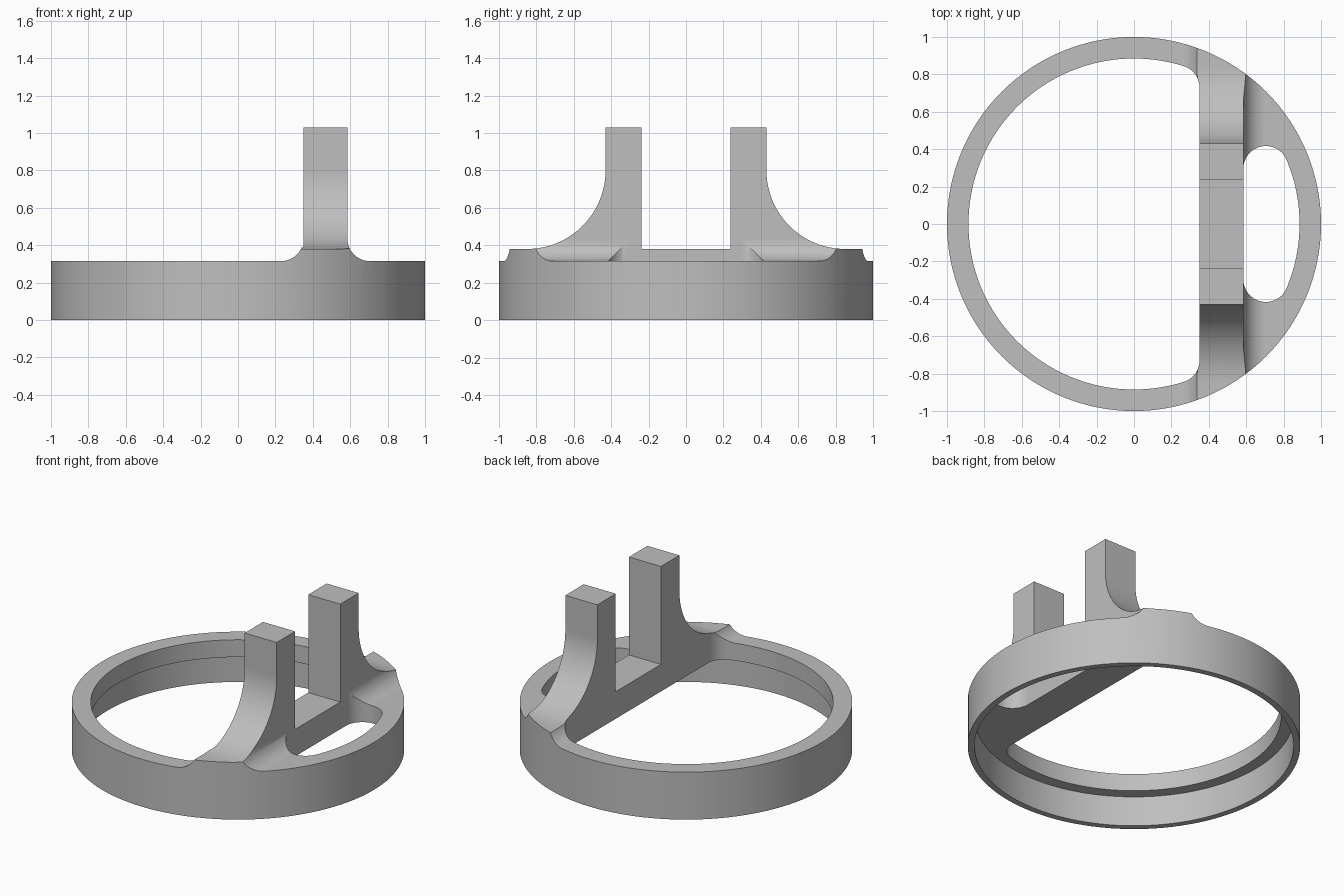
import bpy, bmesh
from math import sin, cos, pi, radians, sqrt, atan2
from mathutils import Vector

cube = bpy.data.objects.get("Cube")
if cube:
    bpy.data.objects.remove(cube, do_unlink=True)

RIM, LIP, RECESS = 1.0, 0.885, 0.96        # ring radii
LEDGE, RING_TOP, BAR_TOP, POST_TOP = 0.20, 0.315, 0.38, 1.03
BAR_L, BAR_R = 0.35, 0.585                 # bar sides in x
POST_IN, POST_OUT = 0.237, 0.43            # post sides in y
FILLET, SWEEP = 0.12, 0.42                 # small and large fillet radii

grey = bpy.data.materials.new("light grey")
grey.use_nodes = True
colour = (0.52, 0.52, 0.52, 1)
grey.diffuse_color = colour
grey.node_tree.nodes["Principled BSDF"].inputs["Base Color"].default_value = colour


def arc(cx, cy, r, start, end, n=16):
    """Points along an arc, angles in radians."""
    steps = [start + (end - start) * i / n for i in range(n + 1)]
    return [(cx + r * cos(a), cy + r * sin(a)) for a in steps]


def prism(name, outline, place, depth):
    """Extrude a 2D outline; place turns (u, v) into a 3D point."""
    bm = bmesh.new()
    face = bm.faces.new([bm.verts.new(place(u, v)) for u, v in outline])
    out = bmesh.ops.extrude_face_region(bm, geom=[face])
    verts = [g for g in out["geom"] if isinstance(g, bmesh.types.BMVert)]
    bmesh.ops.translate(bm, verts=verts, vec=Vector(depth))
    bmesh.ops.recalc_face_normals(bm, faces=bm.faces)
    mesh = bpy.data.meshes.new(name)
    bm.to_mesh(mesh)
    bm.free()
    mesh.materials.append(grey)
    obj = bpy.data.objects.new(name, mesh)
    bpy.context.collection.objects.link(obj)
    return obj


def disc(name, r, z0, z1):
    outline = arc(0, 0, r, 0, 2 * pi, 128)[:-1]
    return prism(name, outline, lambda u, v: (u, v, z0), (0, 0, z1 - z0))


def combine(target, tool, operation):
    """Apply a boolean and discard the tool."""
    tool.hide_render = True
    mod = target.modifiers.new(operation, 'BOOLEAN')
    mod.operation, mod.solver, mod.object = operation, 'EXACT', tool
    bpy.context.view_layer.objects.active = target
    bpy.ops.object.modifier_apply(modifier=mod.name)
    bpy.data.objects.remove(tool, do_unlink=True)


def opening(name, side, wall):
    """Opening between the bar wall and the lip, with rounded corners."""
    cx = wall + side * FILLET
    cy = sqrt((LIP - FILLET) ** 2 - cx ** 2)
    lip_angle = atan2(cy, side * cx)
    upper = arc(side * cx, cy, FILLET, pi, lip_angle)
    rim = arc(0, 0, LIP, lip_angle, -lip_angle, 96)[1:-1]
    lower = [(u, -v) for u, v in reversed(upper)]
    outline = [(side * u, v) for u, v in upper + rim + lower]
    return prism(name, outline, lambda u, v: (u, v, -0.1), (0, 0, 1.3))


# Side profile: sweeping posts above a flat bar
half = [(POST_IN, BAR_TOP), (POST_IN, POST_TOP), (POST_OUT, POST_TOP)]
half += arc(POST_OUT + SWEEP, BAR_TOP + SWEEP, SWEEP, pi, 1.5 * pi, 32)
half += [(1.1, BAR_TOP), (1.1, 0)]
side_profile = half + [(-u, v) for u, v in reversed(half)]
body = prism("ring_with_bridge", side_profile, lambda u, v: (-1.1, u, v), (2.2, 0, 0))

# Front profile: bar flared into the ring top by fillets
fz = RING_TOP + FILLET
front_profile = [(-1.2, 0), (-1.2, RING_TOP)]
front_profile += arc(BAR_L - FILLET, fz, FILLET, -pi / 2, 0)
front_profile += [(BAR_L, 1.2), (BAR_R, 1.2)]
front_profile += arc(BAR_R + FILLET, fz, FILLET, pi, 1.5 * pi)
front_profile += [(1.2, RING_TOP), (1.2, 0)]
combine(body, prism("flare_tool", front_profile, lambda u, v: (u, -1.2, v), (0, 2.4, 0)), 'INTERSECT')

# Round rim, stepped recess below and the two openings
combine(body, disc("rim_tool", RIM, -0.1, 1.3), 'INTERSECT')
combine(body, disc("recess_tool", RECESS, -0.1, LEDGE), 'DIFFERENCE')
combine(body, opening("large_opening_tool", -1, BAR_L), 'DIFFERENCE')
combine(body, opening("small_opening_tool", 1, BAR_R), 'DIFFERENCE')

# Smooth shading with crisp edges
bpy.ops.object.select_all(action='DESELECT')
body.select_set(True)
bpy.context.view_layer.objects.active = body
bpy.ops.object.shade_smooth_by_angle(angle=radians(25))
body.modifiers.new("even_normals", 'WEIGHTED_NORMAL').keep_sharp = True
